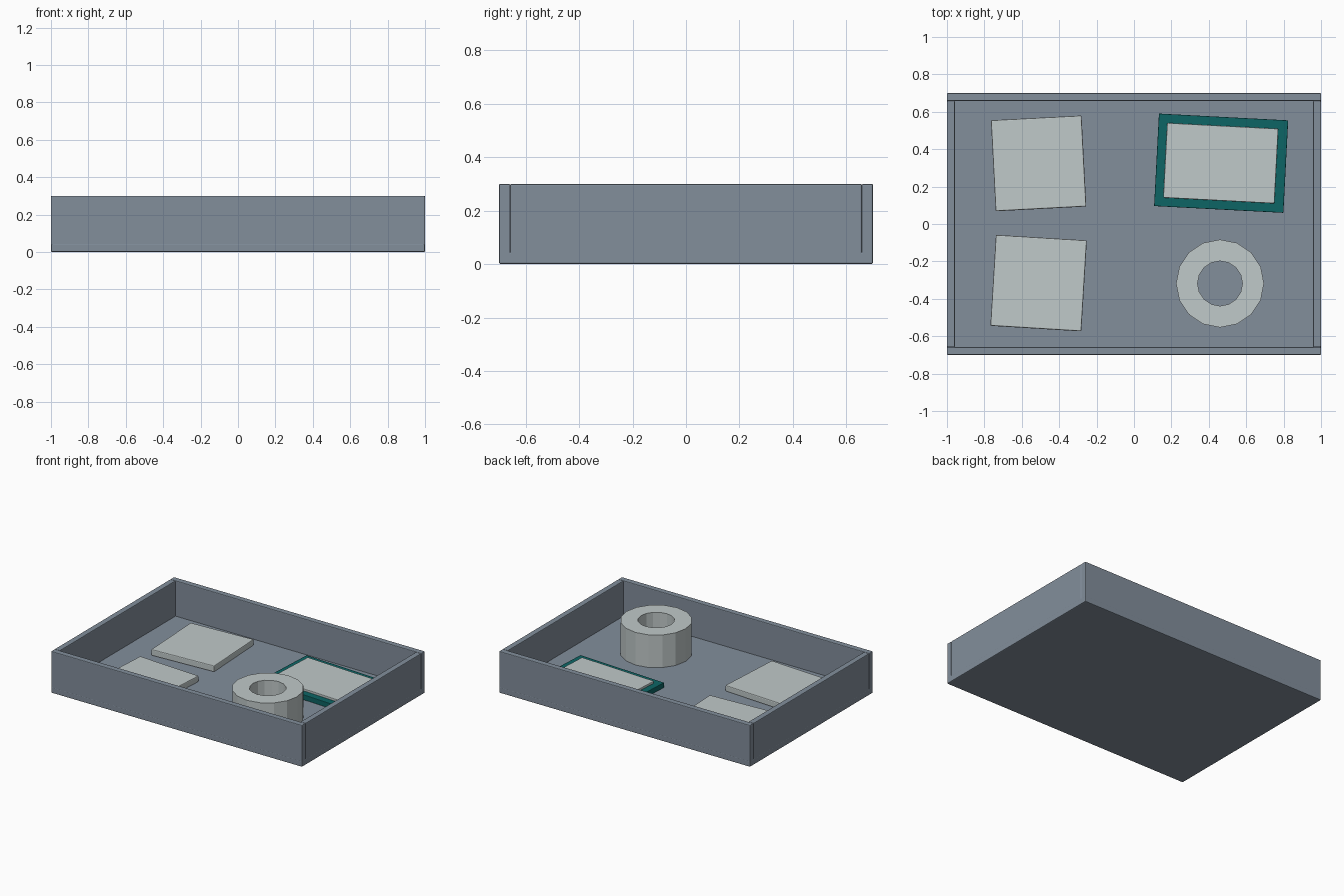
import bpy, bmesh, math

if "Cube" in bpy.data.objects:
    bpy.data.objects.remove(bpy.data.objects["Cube"])


def material(name, rgb):
    m = bpy.data.materials.new(name)
    m.diffuse_color = (*rgb, 1)
    m.use_nodes = True
    m.node_tree.nodes["Principled BSDF"].inputs["Base Color"].default_value = m.diffuse_color
    return m


SLATE = material("slate grey", (0.225, 0.272, 0.33))
PALE = material("pale grey", (0.53, 0.585, 0.585))
TEAL = material("dark teal", (0.004, 0.13, 0.13))


def add_object(name, bm, mat):
    bmesh.ops.recalc_face_normals(bm, faces=bm.faces)
    mesh = bpy.data.meshes.new(name)
    bm.to_mesh(mesh)
    bm.free()
    mesh.materials.append(mat)
    ob = bpy.data.objects.new(name, mesh)
    bpy.context.collection.objects.link(ob)
    return ob


def box(name, centre, size, z0, z1, mat, angle=0, bevel=0.006):
    """Box with small softened edges, turned about z by angle degrees."""
    bm = bmesh.new()
    bmesh.ops.create_cube(bm, size=1)
    bmesh.ops.scale(bm, vec=(size[0], size[1], z1 - z0), verts=bm.verts)
    ob = add_object(name, bm, mat)
    ob.location = (centre[0], centre[1], (z0 + z1) / 2)
    ob.rotation_euler.z = math.radians(angle)
    if bevel:
        b = ob.modifiers.new("soft edges", "BEVEL")
        b.width = bevel
        b.segments = 2
    return ob


FLOOR = 0.045
WALL = 0.042

# Tray: floor, two full-length walls, two end walls fitted between them
box("tray_floor", (0, 0), (2, 1.4), 0, FLOOR, SLATE)
for side, label in ((-1, "front"), (1, "back")):
    box(label + "_wall", (0, side * (0.7 - WALL / 2)), (2, WALL), FLOOR - 0.01, 0.3, SLATE, bevel=0.005)
for side, label in ((-1, "left"), (1, "right")):
    box(label + "_wall", (side * (1 - WALL / 2), 0), (WALL, 1.4 - 2 * WALL), FLOOR - 0.01, 0.3, SLATE, bevel=0.005)

# Loose square cards on the left
box("back_card", (-0.51, 0.324), (0.485, 0.487), FLOOR, 0.09, PALE, 3)
box("front_card", (-0.51, -0.316), (0.487, 0.487), FLOOR, 0.09, PALE, -3.5)

# Teal plate with a raised pale panel
box("teal_plate", (0.466, 0.325), (0.692, 0.495), FLOOR, 0.082, TEAL, -3, 0.003)
box("plate_panel", (0.464, 0.325), (0.595, 0.40), 0.075, 0.098, PALE, -3, 0.004)

# Roll: 16-sided ring with an open middle
bm = bmesh.new()
SIDES = 16
profile = [(0.235, FLOOR), (0.235, 0.28), (0.12, 0.28), (0.12, FLOOR)]
rings = []
for i in range(SIDES):
    a = math.tau * i / SIDES
    rings.append([bm.verts.new((r * math.cos(a), r * math.sin(a), z)) for r, z in profile])
for i in range(SIDES):
    p, q = rings[i], rings[(i + 1) % SIDES]
    for j in range(4):
        k = (j + 1) % 4
        bm.faces.new((p[j], q[j], q[k], p[k]))
roll = add_object("roll", bm, PALE)
roll.location = (0.46, -0.318, 0)
